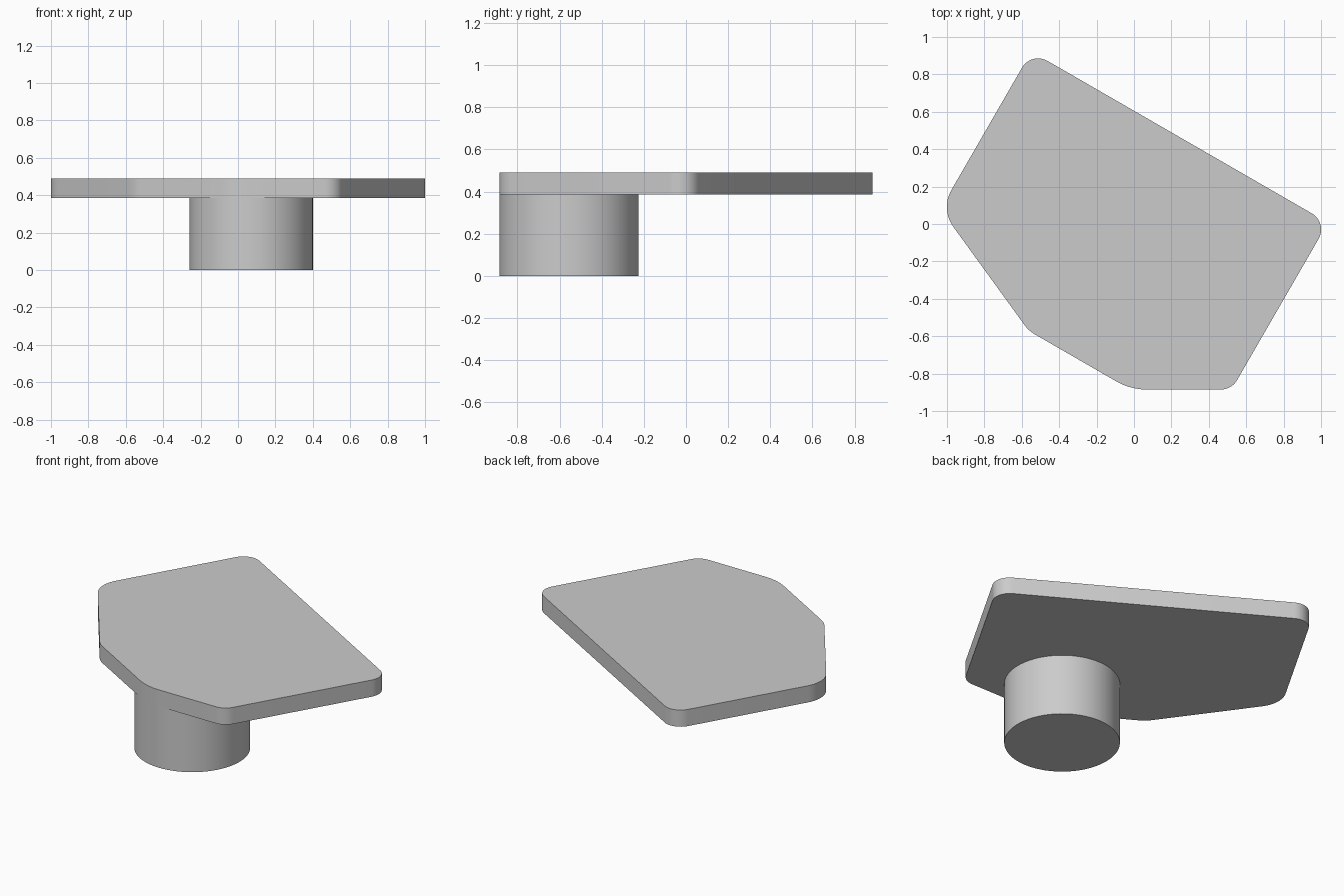
import bpy
import bmesh
import math
from mathutils import Vector

cube = bpy.data.objects.get("Cube")
if cube:
    bpy.data.objects.remove(cube, do_unlink=True)

# One plain grey for the whole model
grey = bpy.data.materials.new("light_grey")
grey.use_nodes = True
colour = (0.6, 0.6, 0.6, 1)
grey.diffuse_color = colour
for node in grey.node_tree.nodes:
    if node.type == 'BSDF_PRINCIPLED':
        node.inputs["Base Color"].default_value = colour


def rounded_outline(corners, segments=12):
    """Replace each (x, y, radius) corner with a tangent arc."""
    points = []
    for i, (x, y, radius) in enumerate(corners):
        here = Vector((x, y))
        to_prev = (Vector(corners[i - 1][:2]) - here).normalized()
        to_next = (Vector(corners[(i + 1) % len(corners)][:2]) - here).normalized()
        half = to_prev.angle(to_next) / 2
        centre = here + (to_prev + to_next).normalized() * radius / math.sin(half)
        start = here + to_prev * radius / math.tan(half) - centre
        end = here + to_next * radius / math.tan(half) - centre
        turn = math.pi - 2 * half
        for s in range(segments + 1):
            t = s / segments
            arm = start * math.sin((1 - t) * turn) + end * math.sin(t * turn)
            points.append(centre + arm / math.sin(turn))
    return points


def extruded(name, outline, bottom, top):
    """Make a solid prism from an outline, with smooth walls and crisp rims."""
    bm = bmesh.new()
    base = bm.faces.new([bm.verts.new((p.x, p.y, bottom)) for p in outline])
    result = bmesh.ops.extrude_face_region(bm, geom=[base], use_keep_orig=True)
    raised = [v for v in result["geom"] if isinstance(v, bmesh.types.BMVert)]
    bmesh.ops.translate(bm, verts=raised, vec=(0, 0, top - bottom))
    bmesh.ops.recalc_face_normals(bm, faces=bm.faces)
    mesh = bpy.data.meshes.new(name)
    bm.to_mesh(mesh)
    bm.free()
    mesh.materials.append(grey)
    obj = bpy.data.objects.new(name, mesh)
    bpy.context.collection.objects.link(obj)
    bpy.ops.object.select_all(action='DESELECT')
    obj.select_set(True)
    bpy.context.view_layer.objects.active = obj
    bpy.ops.object.shade_smooth_by_angle(angle=math.radians(30))
    return obj


# Six-sided plate; its front corner follows the curve of the post
PLATE_BOTTOM, PLATE_TOP = 0.385, 0.49
POST_RADIUS = 0.33
plate_corners = [
    (1.037, 0.007, 0.1),
    (-0.549, 0.922, 0.1),
    (-1.035, 0.08, 0.18),
    (-0.563, -0.571, 0.18),
    (-0.019, -0.885, POST_RADIUS),
    (0.522, -0.885, 0.1),
]
extruded("plate", rounded_outline(plate_corners), PLATE_BOTTOM, PLATE_TOP)

# Round post under the front edge
sides = 96
post_outline = [
    Vector((0.07 + POST_RADIUS * math.cos(math.tau * i / sides),
            -0.555 + POST_RADIUS * math.sin(math.tau * i / sides)))
    for i in range(sides)
]
extruded("post", post_outline, 0, PLATE_BOTTOM)
